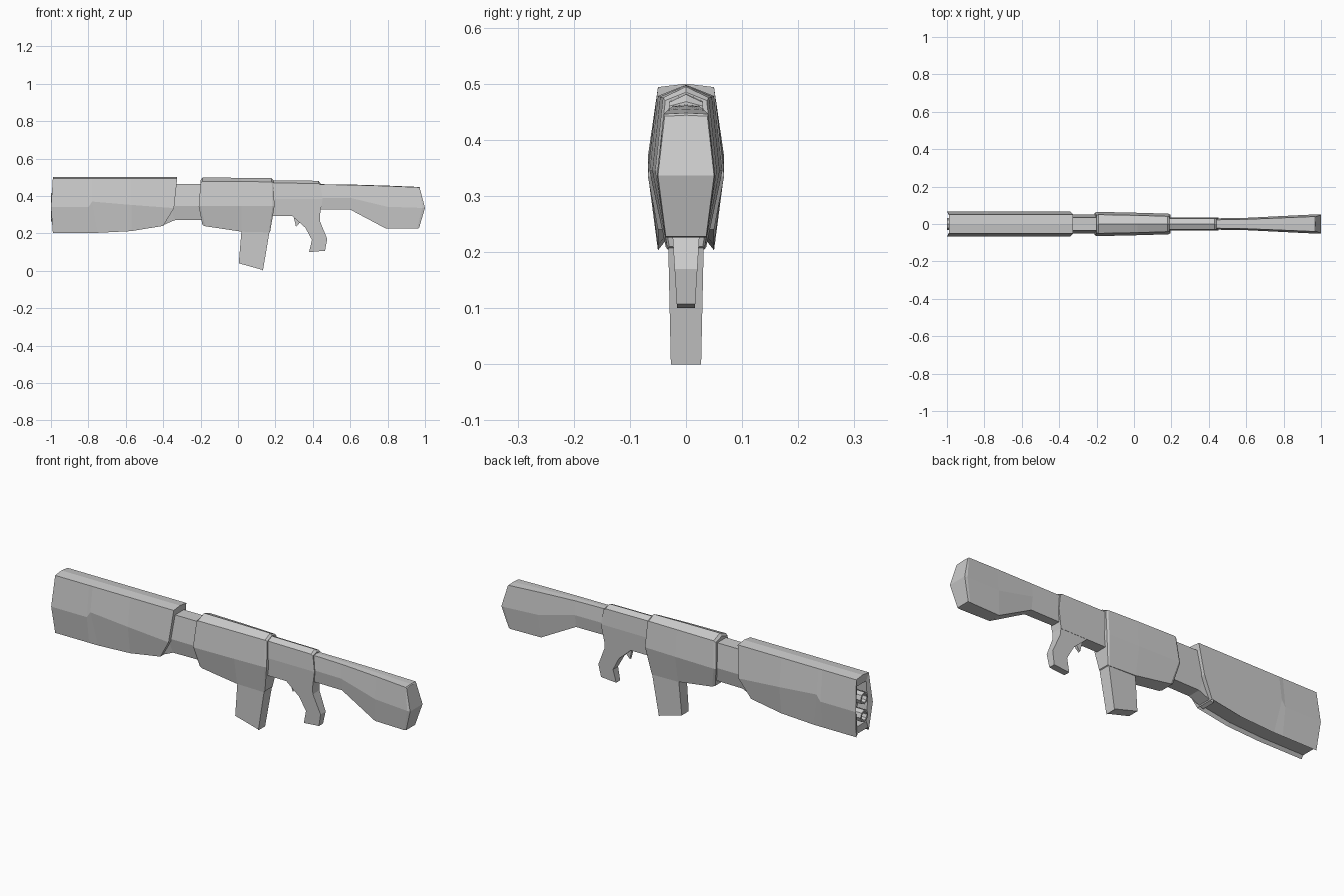
import bpy, bmesh

if "Cube" in bpy.data.objects:
    bpy.data.objects.remove(bpy.data.objects["Cube"])


def finish(bm, name):
    bmesh.ops.recalc_face_normals(bm, faces=bm.faces)
    mesh = bpy.data.meshes.new(name)
    bm.to_mesh(mesh)
    bm.free()
    obj = bpy.data.objects.new(name, mesh)
    bpy.context.collection.objects.link(obj)
    return obj


def loft(name, sections):
    """Sections list (x, z, half_width) from top to bottom; mirrored in y."""
    bm = bmesh.new()
    rings = []
    for sec in sections:
        right = [bm.verts.new((x, -w, z)) for x, z, w in sec]
        left = [r if w == 0 else bm.verts.new((x, w, z))
                for r, (x, z, w) in zip(right, sec)]
        rings.append((right, left))

    def face(vs):
        vs = list(dict.fromkeys(vs))
        if len(vs) > 2:
            bm.faces.new(vs)

    n = len(sections[0])
    for a, b in zip(rings, rings[1:]):
        for side in (0, 1):
            for i in range(n - 1):
                face([a[side][i], a[side][i + 1], b[side][i + 1], b[side][i]])
        for i in (0, n - 1):
            if a[0][i] is not a[1][i]:
                face([a[0][i], b[0][i], b[1][i], a[1][i]])
    for r, l in (rings[0], rings[-1]):
        for i in range(n - 1):
            face([r[i], r[i + 1], l[i + 1], l[i]])
    return finish(bm, name)


def prism(name, profile, w_top, w_bottom):
    """Side profile in (x, z), its width tapering linearly with height."""
    zs = [z for _, z in profile]
    lo, hi = min(zs), max(zs)
    bm = bmesh.new()
    sides = []
    for s in (-1, 1):
        sides.append([bm.verts.new((x, s * (w_bottom + (w_top - w_bottom) * (z - lo) / (hi - lo)), z))
                      for x, z in profile])
        bm.faces.new(sides[-1])
    n = len(profile)
    for i in range(n):
        j = (i + 1) % n
        bm.faces.new([sides[0][i], sides[0][j], sides[1][j], sides[1][i]])
    return finish(bm, name)


# Fore shell: recessed muzzle face, hollowed underside
def fore(xt, xm, xb, zm, zb):
    return [(xt, .5, 0), (xt, .494, .05), (xm, zm, .068),
            (xb, zb, .05), (xb, zb + .015, .038)]


def muzzle(x):
    return [(x, .455, 0), (x, .455, .036), (x, .34, .046), (x, .25, .036), (x, .25, .03)]


loft("fore_shell", [
    muzzle(-.93), muzzle(-.985),
    fore(-.99, -1, -.99, .34, .203),
    fore(-.8, -.8, -.8, .34, .203),
    fore(-.78, -.78, -.75, .37, .203),
    fore(-.57, -.57, -.57, .352, .212),
    fore(-.325, -.342, -.4, .335, .24),
])

# Twin hollow barrels
for k, z in enumerate((.295, .385)):
    bm = bmesh.new()
    rings = []
    import math
    for x, r in ((-.93, .031), (-1, .031), (-1, .021), (-.95, .021)):
        rings.append([bm.verts.new((x, r * math.cos(math.tau * i / 8),
                                    z + r * math.sin(math.tau * i / 8))) for i in range(8)])
    for a, b in zip(rings, rings[1:]):
        for i in range(8):
            j = (i + 1) % 8
            bm.faces.new([a[i], a[j], b[j], b[i]])
    bm.faces.new(rings[-1])
    finish(bm, f"barrel_{k + 1}")

# Narrow neck between fore shell and receiver
loft("neck", [[(x, .465, .035), (x, .345, .05), (xb, zb, .034)]
              for x, xb, zb in ((-.42, -.42, .235), (-.36, -.34, .27), (-.18, -.18, .272))])


# Receiver with ridged top and chamfered ends
def receiver(xt, xm, xb, zr, zt, zb, wt, wm, wb):
    return [(xt, zr, 0), (xt, zt, wt), (xm, .345, wm), (xb, zb, wb)]


loft("receiver", [
    receiver(-.2, -.21, -.19, .485, .47, .245, .047, .06, .036),
    receiver(-.19, -.2, -.175, .498, .478, .238, .05, .065, .04),
    receiver(.02, .02, .02, .497, .477, .209, .046, .06, .036),
    receiver(.18, .185, .165, .495, .475, .205, .041, .055, .033),
    receiver(.19, .195, .172, .485, .47, .21, .037, .05, .03),
])

# Magazine
prism("magazine", [(.02, .23), (.004, .04), (.13, .005), (.133, .0), (.172, .23)], .032, .027)


# Rear housing
def housing(x, xm, xb, zr, zt):
    return [(x, zr, 0), (x, zt, .03), (xm, .385, .035), (xb, .293, .029)]


loft("rear_housing", [housing(.17, .17, .16, .483, .469),
                      housing(.43, .443, .425, .481, .467),
                      housing(.441, .453, .437, .468, .46)])

# Pistol grip and trigger
prism("grip", [(.28, .31), (.295, .288), (.36, .23), (.395, .165), (.38, .1),
               (.465, .107), (.477, .17), (.438, .265), (.437, .31)], .029, .016)
prism("trigger", [(.295, .3), (.31, .235), (.325, .25), (.34, .28)], .009, .006)


# Stock widening to an angled butt
def stock(xt, xm, xb, zt, zm, zb, wt, wm, wb):
    return [(xt, zt + .002, 0), (xt, zt, wt), (xm, zm, wm), (xb, zb, wb)]


loft("stock", [
    stock(.42, .42, .42, .461, .39, .327, .022, .03, .022),
    stock(.6, .6, .6, .459, .39, .327, .025, .033, .024),
    stock(.8, .8, .79, .453, .342, .226, .033, .043, .032),
    stock(.968, .985, .958, .446, .336, .226, .04, .052, .037),
    stock(.972, 1, .968, .442, .336, .228, .038, .05, .036),
])
